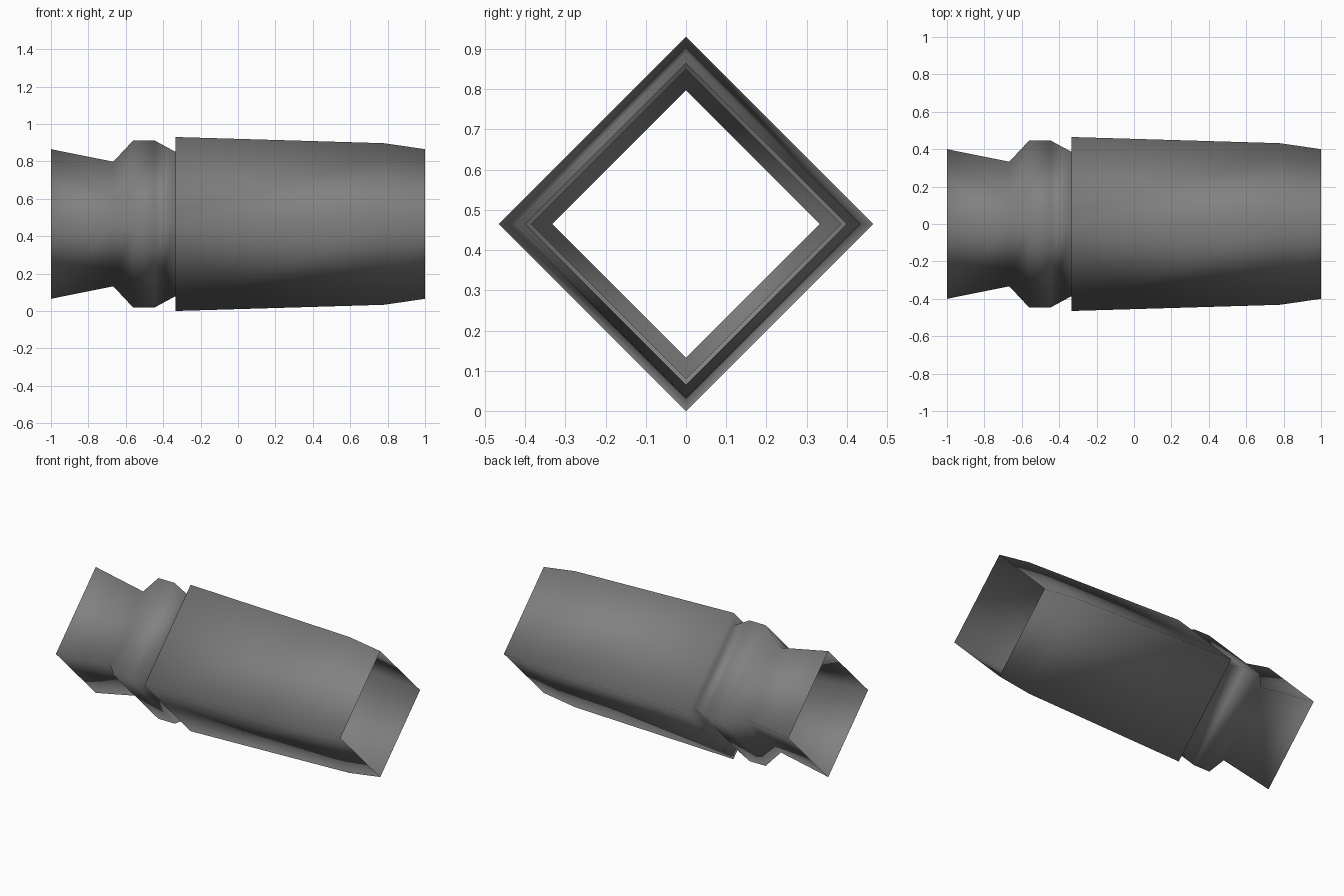
import bpy, bmesh
from math import pi, cos, sin

cube = bpy.data.objects.get("Cube")
if cube:
    bpy.data.objects.remove(cube, do_unlink=True)

# One dark grey material
grey = bpy.data.materials.new("dark_grey")
grey.use_nodes = True
colour = (0.22, 0.22, 0.22, 1)
grey.diffuse_color = colour
grey.node_tree.nodes["Principled BSDF"].inputs["Base Color"].default_value = colour

# Profile along the sleeve: (x, corner radius)
PROFILE = [(-1, 0.4), (-0.667, 0.333), (-0.56, 0.447), (-0.447, 0.447),
           (-0.333, 0.385), (-0.333, 0.465), (0.78, 0.432), (1, 0.4)]
SIDES = 4
CENTRE_Z = 0.465


def sweep_tube(name, profile, sides):
    """Open tube around the x axis, smooth shaded, with a corner on top."""
    bm = bmesh.new()
    rings = []
    for x, r in profile:
        angles = [2 * pi * i / sides for i in range(sides)]
        rings.append([bm.verts.new((x, r * sin(a), CENTRE_Z + r * cos(a))) for a in angles])
    for a, b in zip(rings, rings[1:]):
        for i in range(sides):
            j = (i + 1) % sides
            face = bm.faces.new((a[i], b[i], b[j], a[j]))
            face.smooth = True
    # Point the faces outward
    bm.normal_update()
    first = bm.faces[:][0]
    centre = first.calc_center_median()
    if first.normal.y * centre.y + first.normal.z * (centre.z - CENTRE_Z) < 0:
        bmesh.ops.reverse_faces(bm, faces=bm.faces[:])
    mesh = bpy.data.meshes.new(name)
    bm.to_mesh(mesh)
    bm.free()
    mesh.materials.append(grey)
    obj = bpy.data.objects.new(name, mesh)
    bpy.context.collection.objects.link(obj)
    return obj


# Square sleeve with a flared neck, collar and tapered body
sweep_tube("connector_sleeve", PROFILE, SIDES)
